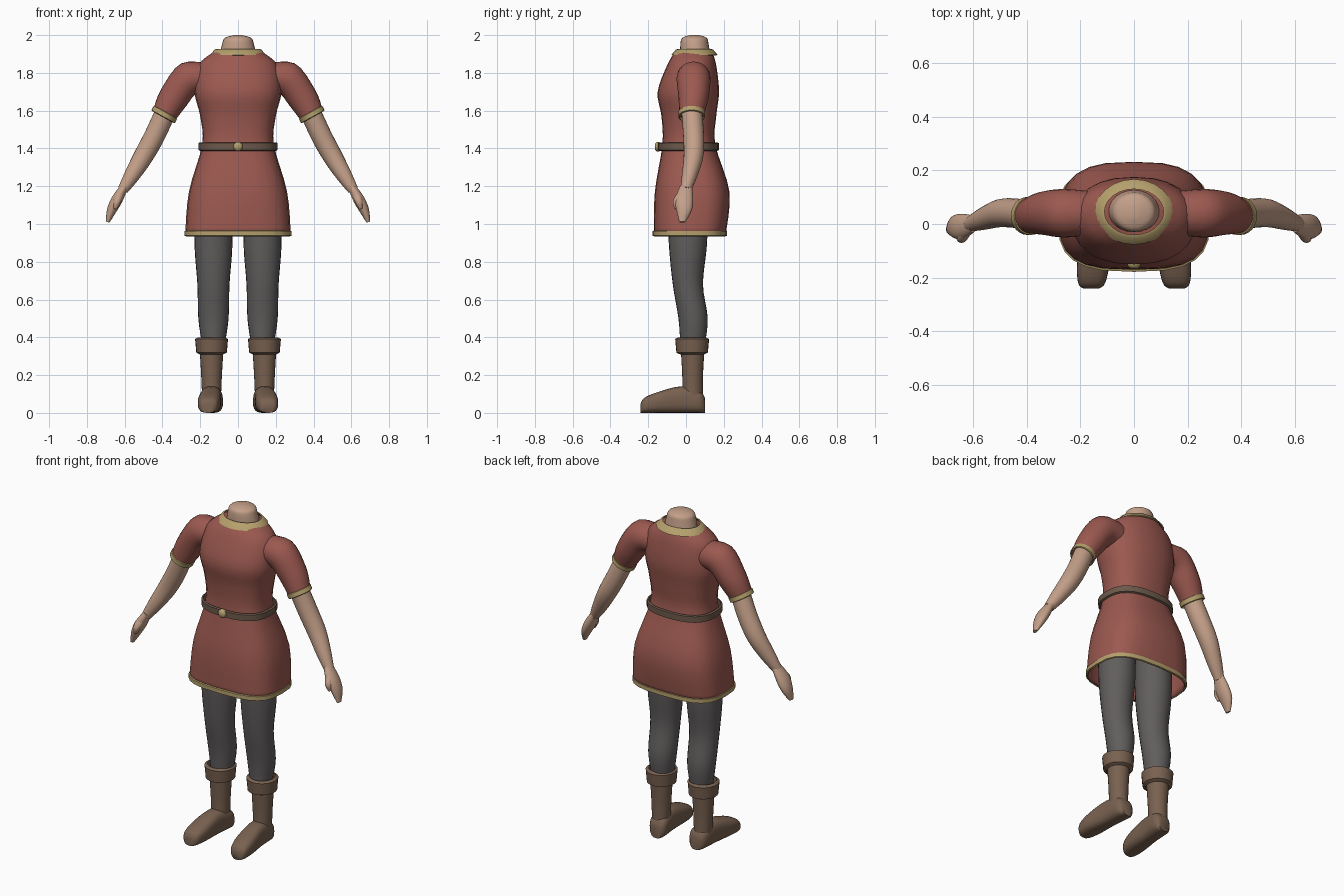
import bpy
import bmesh
import math
from mathutils import Vector
from mathutils.geometry import interpolate_bezier

X, Y, Z = Vector((1, 0, 0)), Vector((0, 1, 0)), Vector((0, 0, 1))

cube = bpy.data.objects.get("Cube")
if cube:
    bpy.data.objects.remove(cube, do_unlink=True)


def material(name, red, green, blue):
    mat = bpy.data.materials.new(name)
    mat.use_nodes = True
    colour = (red, green, blue, 1)
    mat.diffuse_color = colour
    shader = mat.node_tree.nodes["Principled BSDF"]
    shader.inputs["Base Color"].default_value = colour
    return mat


cloth = material("red cloth", .33, .1, .08)
gold = material("gold trim", .46, .35, .15)
skin = material("skin", .55, .35, .25)
wool = material("grey leggings", .12, .11, .11)
leather = material("boot leather", .19, .12, .08)
strap = material("belt leather", .15, .1, .07)


def ring(centre, u, v, power=2, count=24):
    """Rounded cross-section around a centre with half axes u and v."""
    def bulge(value):
        return math.copysign(abs(value) ** (2 / power), value)
    angles = [math.tau * i / count for i in range(count)]
    return [centre + u * bulge(math.cos(a)) + v * bulge(math.sin(a)) for a in angles]


def level(z, half_width, front, back, x=0, power=2):
    """Horizontal cross-section between a front and a back edge."""
    centre = Vector((x, (front + back) / 2, z))
    return ring(centre, X * half_width, Y * (back - front) / 2, power)


def tube(points, depth=1):
    """Cross-sections square to a path of (x, y, z, radius) points."""
    path = [Vector(p[:3]) for p in points]
    sections = []
    for i, (centre, point) in enumerate(zip(path, points)):
        along = path[min(i + 1, len(path) - 1)] - path[max(i - 1, 0)]
        across = along.cross(Y).normalized()
        radius = point[3]
        sections.append(ring(centre, across * radius, Y * radius * depth))
    return sections


def flow(rings, steps=5):
    """Fill in smoothly between a few key cross-sections."""
    last = len(rings) - 1
    result = []
    for i in range(last):
        keys = (rings[max(i - 1, 0)], rings[i], rings[i + 1], rings[min(i + 2, last)])
        spans = [interpolate_bezier(b, b + (c - a) / 6, c - (d - b) / 6, c, steps)
                 for a, b, c, d in zip(*keys)]
        result += list(zip(*spans))[:-1]
    return result + [rings[last]]


def loft(name, rings, mat, mirror=False, closed=False, open_start=False):
    """Skin a row of cross-sections, capping the ends unless it closes on itself."""
    bm = bmesh.new()
    loops = [[bm.verts.new(p) for p in r] for r in rings]
    pairs = list(zip(loops, loops[1:]))
    if closed:
        pairs.append((loops[-1], loops[0]))
    else:
        bm.faces.new(loops[-1])
        if not open_start:
            bm.faces.new(loops[0])
    for a, b in pairs:
        for i in range(len(a)):
            bm.faces.new((a[i - 1], a[i], b[i], b[i - 1]))
    bmesh.ops.recalc_face_normals(bm, faces=bm.faces)
    mesh = bpy.data.meshes.new(name)
    bm.to_mesh(mesh)
    bm.free()
    mesh.materials.append(mat)
    mesh.shade_smooth()
    mesh.set_sharp_from_angle(angle=math.radians(50))
    part = bpy.data.objects.new(name, mesh)
    bpy.context.collection.objects.link(part)
    if mirror:
        part.modifiers.new("other side", "MIRROR").use_mirror_merge = False
    return part


def band(name, section, axis, height, thick, mat, flare=0, mirror=False):
    """Raised strip around a cross-section; flare widens its lower edge."""
    centre = sum(section, Vector()) / len(section)
    rings = []
    for grow, rise in ((0, 0), (thick, .1), (thick, .9), (0, 1)):
        out = grow + flare * (1 - rise)
        shift = axis * height * (rise - .5)
        rings.append([p + (p - centre).normalized() * out + shift for p in section])
    return loft(name, rings, mat, mirror, closed=True)


def tunic_level(z, half_width, front, back):
    """Tunic section, boxier towards the hem."""
    return level(z, half_width, front, back, power=4 - z)


# Tunic, open at the hem
tunic = loft("tunic", flow([
    tunic_level(.94, .28, -.17, .21),
    tunic_level(1.17, .26, -.165, .23),
    tunic_level(1.42, .19, -.125, .155),
    tunic_level(1.57, .2, -.13, .16),
    tunic_level(1.7, .23, -.15, .175),
    tunic_level(1.84, .21, -.1, .16),
    tunic_level(1.91, .13, -.06, .14),
]), cloth, open_start=True)
tunic.modifiers.new("cloth thickness", "SOLIDIFY").thickness = .01

# Gold edging on hem and collar
band("hem_trim", tunic_level(.95, .275, -.17, .21), Z, .03, .008, gold)
band("collar_trim", level(1.91, .11, -.04, .13), Z, .035, .01, gold, flare=.03)

# Belt with a round buckle
band("belt", tunic_level(1.41, .2, -.14, .165), Z, .045, .01, strap)
loft("buckle", [ring(Vector((0, y, 1.41)), X * radius, Z * radius)
                for y, radius in ((-.14, .025), (-.155, .025), (-.165, .015))], gold)

# Neck stump
loft("neck", flow([
    level(1.88, .1, -.03, .13),
    level(1.95, .085, -.03, .12),
    level(1.985, .07, -.02, .11),
    level(2, .02, .02, .07),
]), skin)

# Puffed sleeves with gold cuffs
sleeve = tube([
    (.14, .04, 1.77, .08),
    (.26, .04, 1.77, .09),
    (.34, .04, 1.67, .08),
    (.39, .03, 1.58, .065),
])
loft("sleeve", flow(sleeve), cloth, mirror=True)
band("sleeve_trim", sleeve[-1], Vector((.5, 0, -.9)), .03, .006, gold, mirror=True)

# Bare arms
loft("arm", flow(tube([
    (.38, .03, 1.6, .055),
    (.44, .04, 1.47, .055),
    (.5, .04, 1.36, .052),
    (.56, .02, 1.26, .042),
    (.61, 0, 1.18, .028),
])), skin, mirror=True)

# Flat hands and thumbs
loft("hand", flow(tube([
    (.6, 0, 1.2, .02),
    (.64, -.01, 1.13, .03),
    (.67, -.01, 1.07, .025),
    (.69, -.02, 1.01, .01),
], depth=1.6)), skin, mirror=True)
loft("thumb", flow(tube([
    (.62, -.02, 1.17, .02),
    (.64, -.05, 1.12, .02),
    (.65, -.05, 1.08, .01),
])), skin, mirror=True)

# Legs
hip = .13
loft("leg", flow([
    level(1.1, .1, -.1, .12, hip),
    level(.88, .1, -.09, .11, hip),
    level(.68, .085, -.07, .09, hip),
    level(.5, .08, -.04, .115, hip),
    level(.36, .06, -.03, .1, hip),
]), wool, mirror=True)

# Boots: shaft, turned-down cuff and a foot turned slightly outwards
ankle = .14
loft("boot_shaft", flow([
    level(.37, .065, -.03, .1, ankle),
    level(.2, .055, -.02, .09, ankle),
    level(.08, .05, -.02, .09, ankle),
]), leather, mirror=True)
band("boot_cuff", level(.355, .07, -.04, .105, ankle), Z, .09, .018, leather,
     flare=-.008, mirror=True)


def foot_section(y, half_width, height):
    """Upright slice of the foot resting on the ground."""
    centre = Vector((ankle - y * .08, y, height / 2))
    return ring(centre, X * half_width, Z * height / 2, power=2.8)


loft("boot_foot", flow([
    foot_section(.1, .035, .08),
    foot_section(.07, .055, .12),
    foot_section(-.03, .055, .14),
    foot_section(-.15, .06, .11),
    foot_section(-.22, .05, .08),
    foot_section(-.24, .03, .05),
]), leather, mirror=True)
